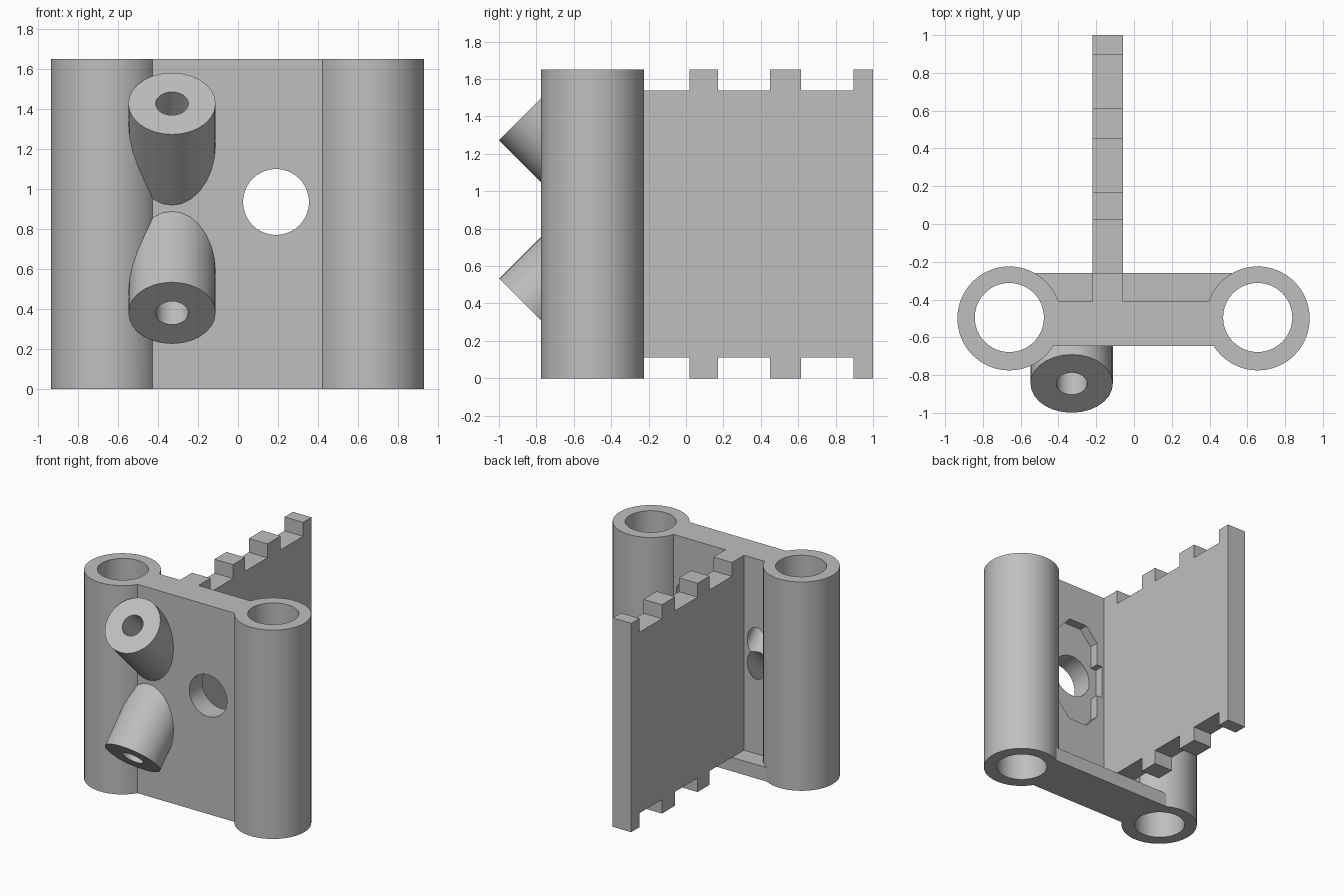
import bpy, bmesh, math
from mathutils import Vector

default = bpy.data.objects.get("Cube")
if default:
    bpy.data.objects.remove(default, do_unlink=True)

HEIGHT = 1.65
HOLE_Z = 0.935

grey = bpy.data.materials.new("plain_grey")
grey.use_nodes = True
grey.diffuse_color = (0.52, 0.52, 0.52, 1)
grey.node_tree.nodes["Principled BSDF"].inputs["Base Color"].default_value = grey.diffuse_color


def finish(name, bm):
    bmesh.ops.recalc_face_normals(bm, faces=bm.faces)
    mesh = bpy.data.meshes.new(name)
    bm.to_mesh(mesh)
    bm.free()
    mesh.materials.append(grey)
    ob = bpy.data.objects.new(name, mesh)
    bpy.context.collection.objects.link(ob)
    return ob


def prism(name, points, offset):
    """Extrude a planar outline along an offset."""
    bm = bmesh.new()
    face = bm.faces.new([bm.verts.new(p) for p in points])
    ext = bmesh.ops.extrude_face_region(bm, geom=[face])
    moved = [g for g in ext["geom"] if isinstance(g, bmesh.types.BMVert)]
    bmesh.ops.translate(bm, verts=moved, vec=offset)
    return finish(name, bm)


def box(name, x0, x1, y0, y1, z0, z1):
    return prism(name, [(x0, y0, z0), (x1, y0, z0), (x1, y1, z0), (x0, y1, z0)], (0, 0, z1 - z0))


def rod(name, start, end, radius, sides, cut_y=None):
    """Cylinder between two points, optionally trimmed behind a y plane."""
    start, end = Vector(start), Vector(end)
    axis = end - start
    bm = bmesh.new()
    bmesh.ops.create_cone(bm, cap_ends=True, segments=sides, radius1=radius,
                          radius2=radius, depth=axis.length)
    turn = axis.to_track_quat('Z', 'Y').to_matrix().to_4x4()
    bmesh.ops.transform(bm, matrix=turn, verts=bm.verts)
    bmesh.ops.translate(bm, verts=bm.verts, vec=(start + end) / 2)
    if cut_y is not None:
        bmesh.ops.bisect_plane(bm, geom=bm.verts[:] + bm.edges[:] + bm.faces[:],
                               plane_co=(0, cut_y, 0), plane_no=(0, 1, 0), clear_outer=True)
        bmesh.ops.holes_fill(bm, edges=[e for e in bm.edges if e.is_boundary])
    return finish(name, bm)


def combine(target, part, operation):
    mod = target.modifiers.new(part.name, 'BOOLEAN')
    mod.operation = operation
    mod.solver = 'EXACT'
    mod.object = part
    bpy.context.view_layer.objects.active = target
    bpy.ops.object.modifier_apply(modifier=mod.name)
    bpy.data.objects.remove(part, do_unlink=True)


# Web plate between the two tubes
body = box("hinge_bracket", -0.66, 0.655, -0.645, -0.41, 0, HEIGHT)
adds, cuts = [], []

# Low ledge behind the plate
adds.append(box("ledge", -0.66, 0.655, -0.5, -0.26, 0, 0.11))

# Castellated fin: mirrored step outline, full-height stub first
steps = [(-0.5, -0.26), (0.02, 0.17), (0.45, 0.615), (0.895, 1.0)]
low, high = 0.11, HEIGHT - 0.11
top = []
for i, (a, b) in enumerate(steps):
    if i:
        top.append((a, high))
    top += [(a, HEIGHT), (b, HEIGHT)]
    if i < len(steps) - 1:
        top.append((b, high))
outline = top + [(y, HEIGHT - z) for y, z in reversed(top)]
adds.append(prism("fin", [(-0.22, y, z) for y, z in outline], (0.162, 0, 0)))

# Upright tubes with through bores
for side, x in (("right", -0.66), ("left", 0.655)):
    adds.append(rod(side + "_tube", (x, -0.5, 0), (x, -0.5, HEIGHT), 0.275, 64))
    cuts.append(rod(side + "_bore", (x, -0.495, -0.1), (x, -0.495, HEIGHT + 0.1), 0.183, 64))

# Slanted spouts with bores reaching the pocket behind the plate
for label, z, d in (("upper", 1.427, -1), ("lower", 0.38, 1)):
    def along(t):
        return (-0.33, -0.845 + t, z + d * t)
    adds.append(rod(label + "_spout", along(0), along(0.7), 0.218, 28, cut_y=-0.5))
    cuts.append(rod(label + "_spout_bore", along(-0.1), along(0.55), 0.082, 28))

# Round window, with an eight-sided recess and side notches behind it
cuts.append(rod("window", (0.19, -0.8, HOLE_Z), (0.19, -0.3, HOLE_Z), 0.165, 40))
quarter = [(0.18, 0.31), (0.08, 0.42)]
ring = quarter + [(-x, z) for x, z in reversed(quarter)]
ring += [(-x, -z) for x, z in ring]
cuts.append(prism("recess", [(0.19 + x, -0.48, HOLE_Z + z) for x, z in ring], (0, 0.1, 0)))
cuts.append(box("notches", -0.04, 0.42, -0.48, -0.38, HOLE_Z - 0.13, HOLE_Z + 0.13))

for part in adds:
    combine(body, part, 'UNION')
for part in cuts:
    combine(body, part, 'DIFFERENCE')

bpy.ops.object.select_all(action='DESELECT')
body.select_set(True)
bpy.context.view_layer.objects.active = body
bpy.ops.object.shade_smooth_by_angle(angle=math.radians(30))
